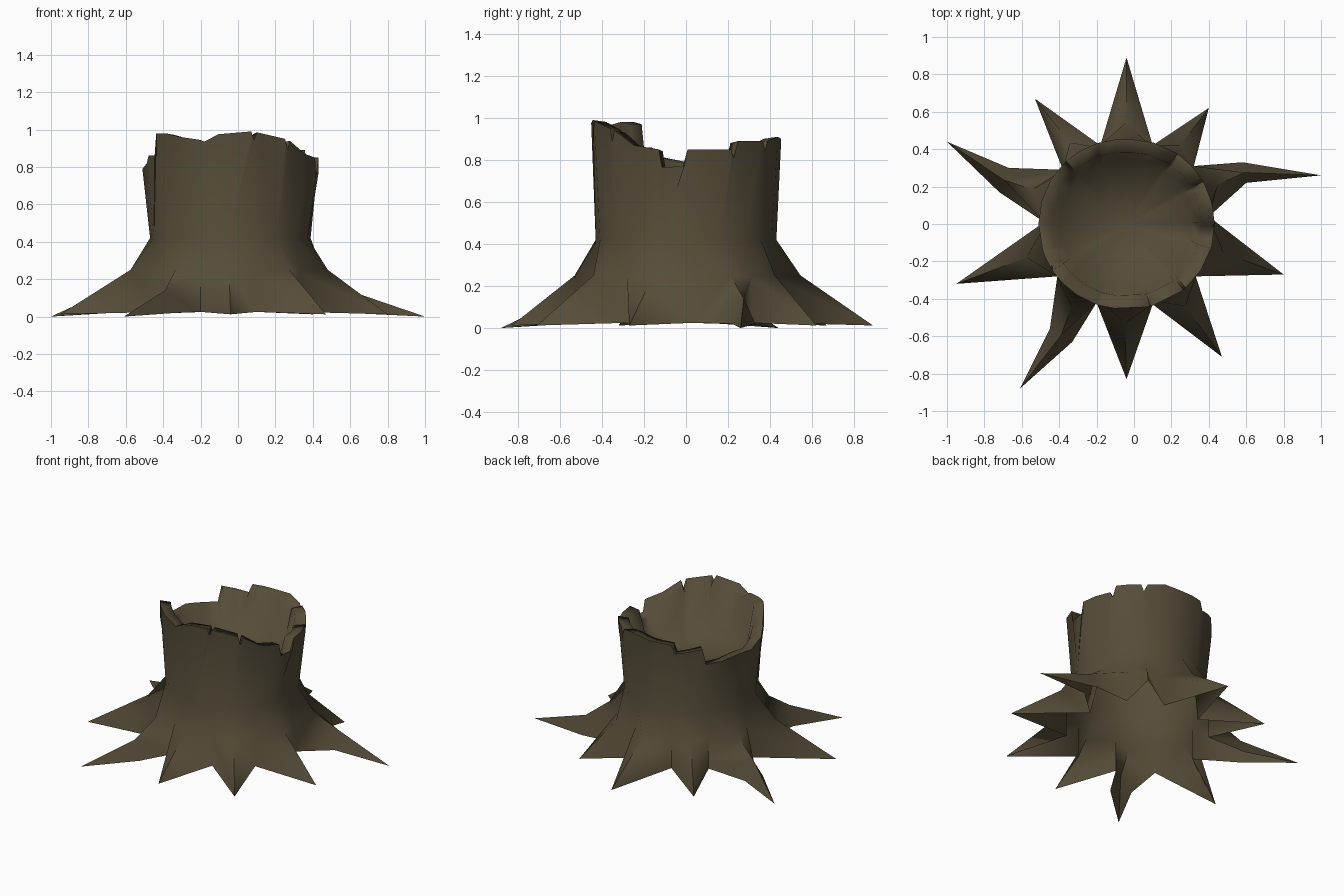
import bpy, bmesh, math

if "Cube" in bpy.data.objects:
    bpy.data.objects.remove(bpy.data.objects["Cube"])

CX = -0.04                      # trunk axis offset
COLLAR_R, COLLAR_Z = 0.43, 0.42
FLOOR_R, FLOOR_Z = 0.35, 0.66

# Roots counter-clockwise: valley before the root, tip, optional bend (cw side, ccw side)
ROOTS = [
    ((0.40, 0.04), (1.0, 0.26), ((0.60, 0.22), (0.58, 0.33))),
    ((0.32, 0.31), (0.40, 0.62), None),
    ((0.10, 0.42), (-0.04, 0.89), None),
    ((-0.18, 0.42), (-0.53, 0.67), None),
    ((-0.38, 0.29), (-1.0, 0.44), ((-0.67, 0.30), (-0.72, 0.17))),
    ((-0.48, 0.01), (-0.95, -0.32), None),
    ((-0.41, -0.28), (-0.61, -0.88), ((-0.45, -0.56), (-0.33, -0.63))),
    ((-0.20, -0.42), (-0.04, -0.83), None),
    ((0.10, -0.43), (0.47, -0.71), None),
    ((0.33, -0.28), (0.80, -0.27), None),
]

# Broken rim: azimuth in degrees, height
RIM = [(1, .85), (14, .85), (27, .85), (29, .81), (32, .89), (42, .89), (52, .89),
       (54, .84), (57, .89), (72, .91), (87, .90), (98, .90), (109, .90), (112, .84),
       (123, .86), (134, .88), (137, .77), (150, .78), (165, .80), (180, .79),
       (198, .82), (201, .86), (210, .86), (212, .98), (222, .98), (235, .96),
       (249, .945), (252, .935), (262, .975), (284, .99), (286, .945), (288, .985),
       (309, .95), (311, .89), (313, .94), (328, .87), (344, .85), (346, .765),
       (359, .77)]


def polar(deg, r, z):
    a = math.radians(deg)
    return (CX + r * math.cos(a), r * math.sin(a), z)


def azimuth(p):
    return math.degrees(math.atan2(p[1], p[0] - CX)) % 360


def rim_radius(deg):
    return 0.453 + 0.018 * abs(math.cos(math.radians(deg)))


bm = bmesh.new()


def vert(p):
    return bm.verts.new(p)


def zipper(lower, upper):
    """Join two closed rings of (azimuth, vertex) with differing counts."""
    a = lower + [(lower[0][0] + 360, lower[0][1])]
    b = upper + [(upper[0][0] + 360, upper[0][1])]
    i = j = 0
    while i < len(a) - 1 or j < len(b) - 1:
        step_a = j == len(b) - 1 or (i < len(a) - 1 and a[i + 1][0] <= b[j + 1][0])
        if step_a:
            bm.faces.new((a[i][1], a[i + 1][1], b[j][1]))
            i += 1
        else:
            bm.faces.new((a[i][1], b[j + 1][1], b[j][1]))
            j += 1


# Flared roots, each a ridge running down to a pointed tip
valleys = []
for v, tip, bend in ROOTS:
    az = azimuth(v)
    valleys.append((az, vert((*v, 0.025)), vert((*v, 0.24)),
                    vert(polar(az, COLLAR_R, COLLAR_Z))))
collar = []
for k, (v, tip, bend) in enumerate(ROOTS):
    az0, a0, a1, a2 = valleys[k]
    az1, b0, b1, b2 = valleys[(k + 1) % len(ROOTS)]
    mid = az0 + ((az1 - az0) % 360) / 2
    c = polar(mid, COLLAR_R, COLLAR_Z)
    top = vert(c)
    collar += [(az0, a2), (mid, top)]
    aim = tip
    if bend:
        aim = [(bend[0][n] + bend[1][n]) / 2 for n in (0, 1)]
    f = 0.4 if bend else 0.25
    knee = vert((c[0] + (aim[0] - c[0]) * f, c[1] + (aim[1] - c[1]) * f, 0.25))
    end = vert((*tip, 0.0 if bend else 0.012))
    bm.faces.new((a2, a1, knee, top))
    bm.faces.new((top, knee, b1, b2))
    if bend:
        ridge = vert((*aim, 0.14))
        s0, s1 = vert((*bend[0], 0.02)), vert((*bend[1], 0.02))
        for f4 in ((a1, a0, s0, ridge, knee), (knee, ridge, s1, b0, b1)):
            bm.faces.new(f4)
        bm.faces.new((ridge, s0, end))
        bm.faces.new((ridge, end, s1))
    else:
        bm.faces.new((a1, a0, end, knee))
        bm.faces.new((knee, end, b0, b1))

# Trunk wall, broken rim, hollow and its floor
outer = [(d, vert(polar(d, rim_radius(d), z))) for d, z in RIM]
inner = [vert(polar(d, rim_radius(d) - 0.07, z - 0.01)) for d, z in RIM]
floor = [vert(polar(d, FLOOR_R, FLOOR_Z)) for d, z in RIM]
collar.sort(key=lambda t: t[0])
zipper(collar, outer)
n = len(RIM)
for i in range(n):
    j = (i + 1) % n
    bm.faces.new((outer[i][1], outer[j][1], inner[j], inner[i]))
    bm.faces.new((inner[i], inner[j], floor[j], floor[i]))
centre = vert((CX, 0, FLOOR_Z - 0.04))
for i in range(n):
    bm.faces.new((floor[i], floor[(i + 1) % n], centre))

mesh = bpy.data.meshes.new("tree_stump")
bm.to_mesh(mesh)
bm.free()
stump = bpy.data.objects.new("tree_stump", mesh)
bpy.context.collection.objects.link(stump)

# Bark colour
bark = bpy.data.materials.new("bark_brown")
bark.diffuse_color = (0.092, 0.074, 0.041, 1)
bark.use_nodes = True
bark.node_tree.nodes["Principled BSDF"].inputs["Base Color"].default_value = bark.diffuse_color
mesh.materials.append(bark)

bpy.context.view_layer.objects.active = stump
stump.select_set(True)
bpy.ops.object.shade_smooth_by_angle(angle=math.radians(85))
